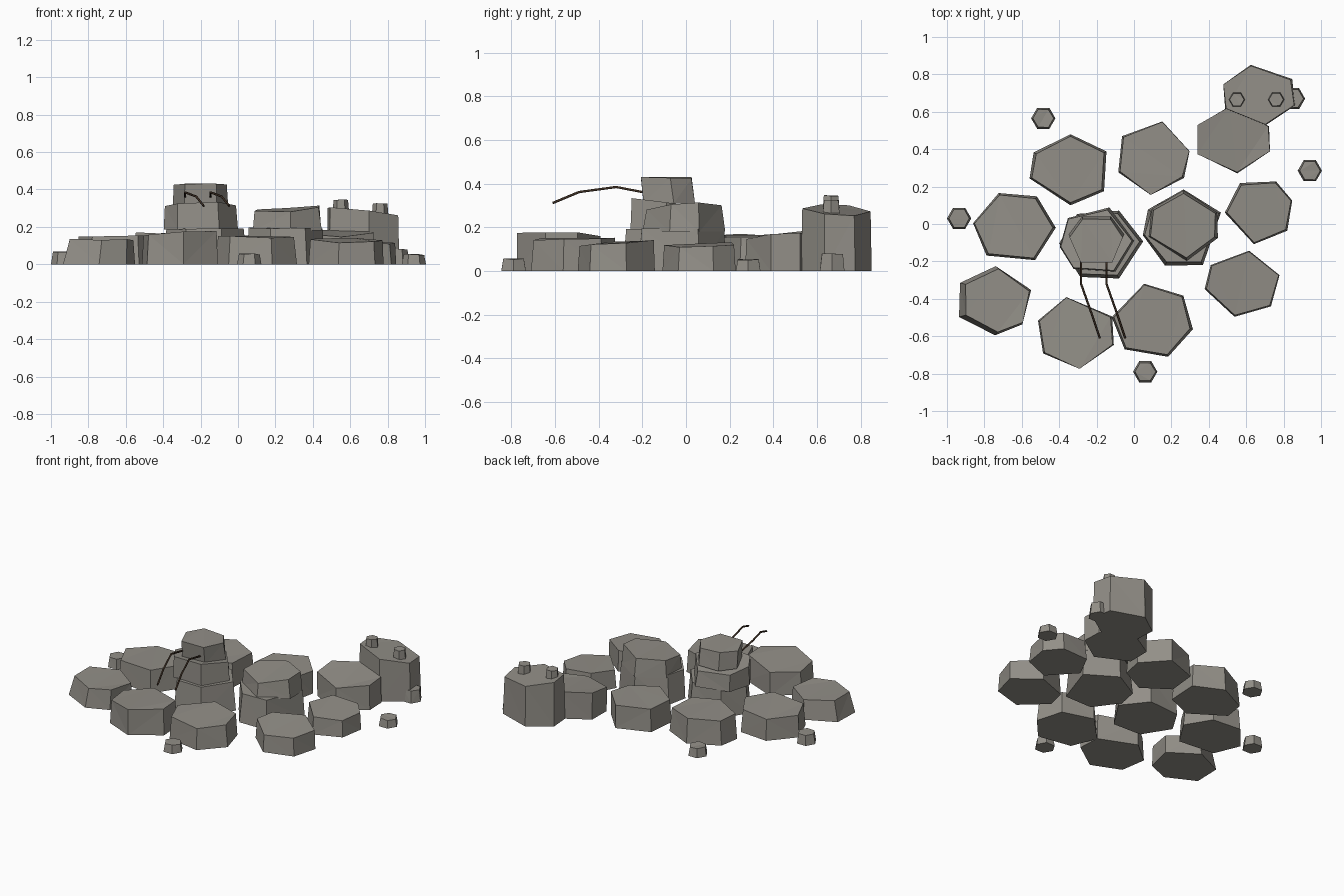
import bpy, bmesh, random
from math import cos, sin, radians
from mathutils import Vector

cube = bpy.data.objects.get("Cube")
if cube:
    bpy.data.objects.remove(cube)
random.seed(4)


def make_material(name, rgb):
    mat = bpy.data.materials.new(name)
    mat.use_nodes = True
    mat.diffuse_color = (*rgb, 1)
    mat.node_tree.nodes["Principled BSDF"].inputs["Base Color"].default_value = (*rgb, 1)
    return mat


stone = make_material("warm grey stone", (0.29, 0.275, 0.245))
bark = make_material("dark brown bark", (0.05, 0.03, 0.018))
HEXAGON = (0, 60, 120, 180, 240, 300)


def rock(name, centre, radii, height, angles=HEXAGON, base=0, slope=(0, 0),
         taper=0.95, shift=(0, 0), rough=0.006):
    """Low-poly boulder: flat foot, tapered sides, tilted and faceted top."""
    bm = bmesh.new()
    foot, crown = [], []
    for a in sorted(angles):
        x, y = radii[0] * cos(radians(a)), radii[1] * sin(radians(a))
        foot.append(bm.verts.new((centre[0] + x, centre[1] + y, base)))
        z = base + height + slope[0] * x + slope[1] * y + random.uniform(-rough, rough)
        k = taper * random.uniform(0.97, 1.03)
        crown.append(bm.verts.new((centre[0] + x * k + shift[0],
                                   centre[1] + y * k + shift[1], z)))
    n = len(foot)
    bm.faces.new(foot[::-1])
    top = bm.faces.new(crown)
    sides = [bm.faces.new((foot[i], foot[(i + 1) % n], crown[(i + 1) % n], crown[i]))
             for i in range(n)]
    bmesh.ops.triangulate(bm, faces=[top] + sides)
    bmesh.ops.recalc_face_normals(bm, faces=bm.faces)
    mesh = bpy.data.meshes.new(name)
    bm.to_mesh(mesh)
    bm.free()
    mesh.materials.append(stone)
    obj = bpy.data.objects.new(name, mesh)
    bpy.context.collection.objects.link(obj)
    return obj


# Ring of low ground boulders
rock("left_boulder", (-.64, -.02), (.222, .2), .15, (0, 57, 112, 173, 228, 300), slope=(.03, 0))
rock("front_left_boulder", (-.75, -.41), (.21, .185), .132, (18, 87, 149, 208, 272, 317),
     taper=.9, shift=(.015, 0))
rock("front_boulder", (-.31, -.58), (.215, .195), .165, (26, 104, 161, 215, 275, 340),
     slope=(.05, -.02), taper=.98)
rock("front_middle_boulder", (.1, -.52), (.22, .205), .147, (42, 102, 174, 227, 292, 348),
     slope=(-.02, 0))
rock("right_front_boulder", (.58, -.32), (.205, .18), .13, (15, 80, 146, 189, 258, 318),
     slope=(0, .08), taper=.97)
rock("right_boulder", (.67, .07), (.185, .18), .12, (18, 61, 124, 183, 261, 324),
     slope=(-.03, .03))
rock("back_right_boulder", (.53, .45), (.21, .18), .17, (24, 95, 154, 205, 276, 340),
     slope=(0, .1), taper=.98)
rock("back_middle_boulder", (.1, .355), (.2, .2), .155, (10, 75, 145, 203, 267, 327), taper=.97)
rock("back_left_boulder", (-.34, .29), (.225, .19), .165, (31, 90, 151, 194, 270, 323))

# Tall corner boulder
rock("tall_boulder", (.67, .69), (.205, .165), .28, (31, 103, 160, 207, 279, 340),
     slope=(-.14, -.05), taper=.97)

# Left stack of three
rock("left_stack_base", (-.175, -.11), (.225, .2), .195, (5, 65, 125, 178, 240, 295), taper=.92)
rock("left_stack_middle", (-.2, -.09), (.2, .19), .125, (0, 70, 140, 190, 232, 300),
     base=.185, slope=(.04, -.1), taper=.95, shift=(-.005, 0))
rock("left_stack_top", (-.2, -.08), (.15, .14), .117, (10, 60, 120, 170, 235, 305),
     base=.31, taper=.97, shift=(0, -.015))

# Right stack of two
rock("right_stack_base", (.265, -.03), (.22, .215), .19, (25, 90, 150, 188, 243, 298), taper=.93)
rock("right_stack_top", (.265, -.01), (.195, .19), .115, (22, 90, 152, 198, 275, 340),
     base=.18, slope=(.05, .06), taper=.93)

# Pebbles on the ground and on the tall boulder
pebbles = [(-.935, .03, 0, .065), (-.485, .565, 0, .06), (.06, -.79, 0, .055),
           (.94, .285, 0, .052), (.85, .67, 0, .08), (.55, .665, .27, .075),
           (.76, .665, .255, .07)]
for i, (x, y, z, h) in enumerate(pebbles):
    size = .045 if z else .065
    rock(f"pebble_{i + 1}", (x, y), (size, size), h, base=z, taper=.85, rough=.003)


# Pair of bent twigs reaching forward from the left stack
def twig(name, x):
    curve = bpy.data.curves.new(name, 'CURVE')
    curve.dimensions = '3D'
    curve.bevel_depth = .006
    curve.bevel_resolution = 1
    path = [(0, -.17, .35), (0, -.2, .362), (0, -.32, .385), (.06, -.49, .362), (.1, -.61, .312)]
    spline = curve.splines.new('POLY')
    spline.points.add(len(path) - 1)
    for point, co in zip(spline.points, path):
        point.co = (*(Vector(co) + Vector((x, 0, 0))), 1)
    curve.use_fill_caps = True
    curve.materials.append(bark)
    bpy.context.collection.objects.link(bpy.data.objects.new(name, curve))


twig("right_twig", -.283)
twig("left_twig", -.147)
